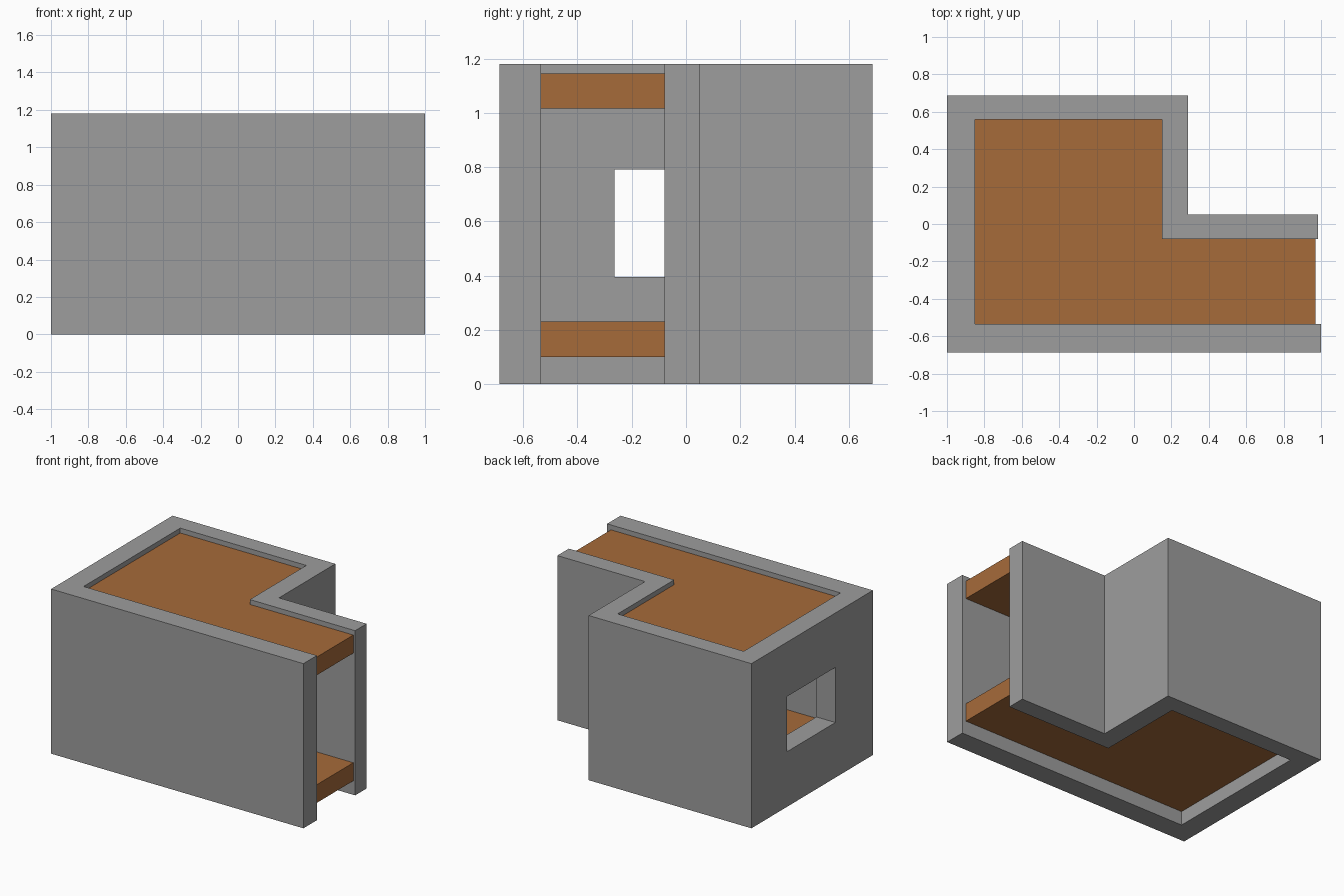
import bpy, bmesh

if "Cube" in bpy.data.objects:
    bpy.data.objects.remove(bpy.data.objects["Cube"])


def material(name, rgb):
    m = bpy.data.materials.new(name)
    m.diffuse_color = (*rgb, 1)
    m.use_nodes = True
    m.node_tree.nodes["Principled BSDF"].inputs["Base Color"].default_value = m.diffuse_color
    return m


GREY = material("concrete grey", (0.34, 0.34, 0.34))
ORANGE = material("floor orange brown", (0.38, 0.145, 0.042))


def prism(name, outline, z0, z1, mat=None):
    """Extrude a plan outline from z0 up to z1."""
    bm = bmesh.new()
    face = bm.faces.new([bm.verts.new((x, y, z0)) for x, y in outline])
    ext = bmesh.ops.extrude_face_region(bm, geom=[face])
    for v in ext["geom"]:
        if isinstance(v, bmesh.types.BMVert):
            v.co.z = z1
    bmesh.ops.recalc_face_normals(bm, faces=bm.faces)
    me = bpy.data.meshes.new(name)
    bm.to_mesh(me)
    bm.free()
    if mat:
        me.materials.append(mat)
    ob = bpy.data.objects.new(name, me)
    bpy.context.collection.objects.link(ob)
    return ob


# Continuous outer wall, open on the right end
outer = [(1.0, -0.6875), (-1.0, -0.6875), (-1.0, 0.6875), (0.29, 0.6875),
         (0.29, 0.05), (0.985, 0.05)]
inner = [(0.985, -0.08), (0.15, -0.08), (0.15, 0.56), (-0.85, 0.56),
         (-0.85, -0.535), (1.0, -0.535)]
walls = prism("walls", outer + inner, 0, 1.18, GREY)

# Window opening through the left wall
cutter = prism("window_cutter", [(-1.1, -0.263), (-0.8, -0.263),
                                 (-0.8, 0.283), (-1.1, 0.283)], 0.395, 0.79, GREY)
cutter.hide_render = True
cutter.hide_viewport = True
cut = walls.modifiers.new("window", "BOOLEAN")
cut.operation = "DIFFERENCE"
cut.solver = "EXACT"
cut.object = cutter

# Floor and ceiling slabs fill the plan inside the walls
plan = [(0.97, -0.535), (0.97, -0.08), (0.15, -0.08), (0.15, 0.56),
        (-0.85, 0.56), (-0.85, -0.535)]
for name, z0, z1 in (("floor_slab", 0.1, 0.23), ("ceiling_slab", 1.015, 1.145)):
    prism(name, plan, z0, z1, ORANGE)
